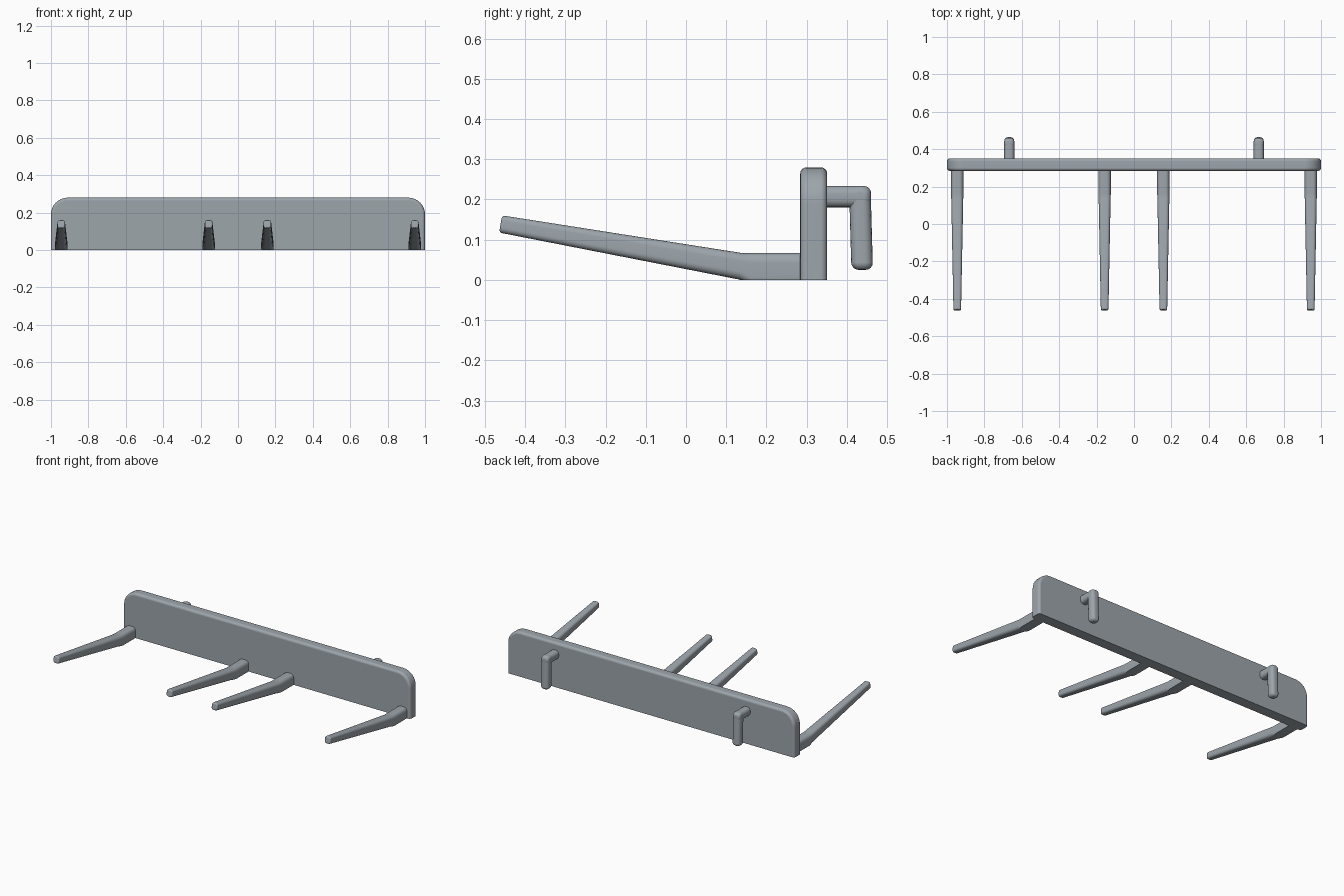
import bpy, bmesh, math
from mathutils import Vector

if "Cube" in bpy.data.objects:
    bpy.data.objects.remove(bpy.data.objects["Cube"])

# Dark slate grey for every part
grey = bpy.data.materials.new("slate_grey")
grey.diffuse_color = (0.34, 0.38, 0.41, 1)
grey.use_nodes = True
grey.node_tree.nodes["Principled BSDF"].inputs["Base Color"].default_value = grey.diffuse_color


def finish(bm, name):
    bmesh.ops.recalc_face_normals(bm, faces=bm.faces)
    me = bpy.data.meshes.new(name)
    bm.to_mesh(me)
    bm.free()
    me.materials.append(grey)
    ob = bpy.data.objects.new(name, me)
    bpy.context.collection.objects.link(ob)
    bpy.ops.object.select_all(action='DESELECT')
    ob.select_set(True)
    bpy.context.view_layer.objects.active = ob
    bpy.ops.object.shade_smooth_by_angle(angle=math.radians(35))
    # Keeps the large flat faces evenly shaded beside their rounded edges
    mod = ob.modifiers.new("weighted_normals", 'WEIGHTED_NORMAL')
    mod.keep_sharp = True
    return ob


def section(radius, steps=5):
    """Rounded square within -1..1, with the given corner radius."""
    pts = []
    for k, (sx, sy) in enumerate([(1, 1), (-1, 1), (-1, -1), (1, -1)]):
        for i in range(steps):
            a = math.pi / 2 * (k + i / (steps - 1))
            pts.append((sx * (1 - radius) + radius * math.cos(a),
                        sy * (1 - radius) + radius * math.sin(a)))
    return pts


def loft(bm, rings, radius):
    """Rings are (centre, half-height vector, half width along x)."""
    loops = []
    for c, up, w in rings:
        loops.append([bm.verts.new(c + up * v + Vector((w * u, 0, 0)))
                      for u, v in section(radius)])
    n = len(loops[0])
    for a, b in zip(loops, loops[1:]):
        for i in range(n):
            j = (i + 1) % n
            bm.faces.new((a[i], a[j], b[j], b[i]))
    bm.faces.new(loops[0])
    bm.faces.new(loops[-1])


def rounded_end(c, axis, up, w, r, steps=4):
    """Rings that round off the end of a rod at c, pointing along axis."""
    axis = axis.normalized()
    out = []
    for i in range(steps + 1):
        t = math.pi / 2 * i / steps
        cut = r * (1 - math.cos(t))
        out.append((c + axis * r * (math.sin(t) - 1),
                    up.normalized() * (up.length - cut), w - cut))
    return out


def yz(y, z):
    return Vector((0, y, z))


# Back plate: rounded upper corners, softened edges, flat underside
bm = bmesh.new()
R, H = 0.09, 0.28
outline = [(-1, 0), (1, 0)]
for cx, start in ((1 - R, 0), (R - 1, 90)):
    for i in range(9):
        a = math.radians(start + 90 * i / 8)
        outline.append((cx + R * math.cos(a), H - R + R * math.sin(a)))
face = bm.faces.new([bm.verts.new((x, 0.284, z)) for x, z in outline])
new = bmesh.ops.extrude_face_region(bm, geom=[face])['geom']
bmesh.ops.translate(bm, vec=(0, 0.067, 0),
                    verts=[g for g in new if isinstance(g, bmesh.types.BMVert)])
rim = [e for e in bm.edges
       if abs(e.verts[0].co.y - e.verts[1].co.y) < 1e-5
       and max(v.co.z for v in e.verts) > 1e-4]
bmesh.ops.bevel(bm, geom=rim, offset=0.016, segments=4, profile=0.5, affect='EDGES')
finish(bm, "back_plate")

# Prongs: flat-bottomed root, then a tapering upward slope
tip, tip_up = yz(-0.461, 0.139), yz(0.0035, 0.0215)
for i, x in enumerate((-0.945, -0.157, 0.157, 0.945)):
    bm = bmesh.new()
    rings = [(yz(0.30, 0.026), yz(0, 0.041), 0.033),
             (yz(0.165, 0.026), yz(0, 0.041), 0.033),
             (yz(0.135, 0.034), yz(0.003, 0.033), 0.032)]
    rings += rounded_end(tip, yz(-1, 0.17), tip_up, 0.0205, 0.008)
    loft(bm, rings, 0.6)
    bmesh.ops.bisect_plane(bm, geom=bm.verts[:] + bm.edges[:] + bm.faces[:],
                           plane_co=(0, 0, 0), plane_no=(0, 0, -1), clear_outer=True)
    bmesh.ops.holes_fill(bm, edges=[e for e in bm.edges if e.is_boundary], sides=0)
    bmesh.ops.translate(bm, verts=bm.verts, vec=(x, 0, 0))
    finish(bm, f"prong_{i + 1}")

# Rear hooks: a short arm and a downward peg
r = 0.0268
for side, x in (("left", -0.667), ("right", 0.667)):
    bm = bmesh.new()
    up = yz(0, r)
    loft(bm, [(yz(0.345, 0.207), up, r)]
         + rounded_end(yz(0.46, 0.207), yz(1, 0), up, r, 0.018), 0.75)
    top, low = yz(0.432, 0.2338), yz(0.438, 0.025)
    across = yz(r, 0)
    loft(bm, rounded_end(top, top - low, across, r, 0.018)[::-1]
         + rounded_end(low, low - top, across, r, 0.018), 0.75)
    bmesh.ops.translate(bm, verts=bm.verts, vec=(x, 0, 0))
    finish(bm, f"hook_{side}")
